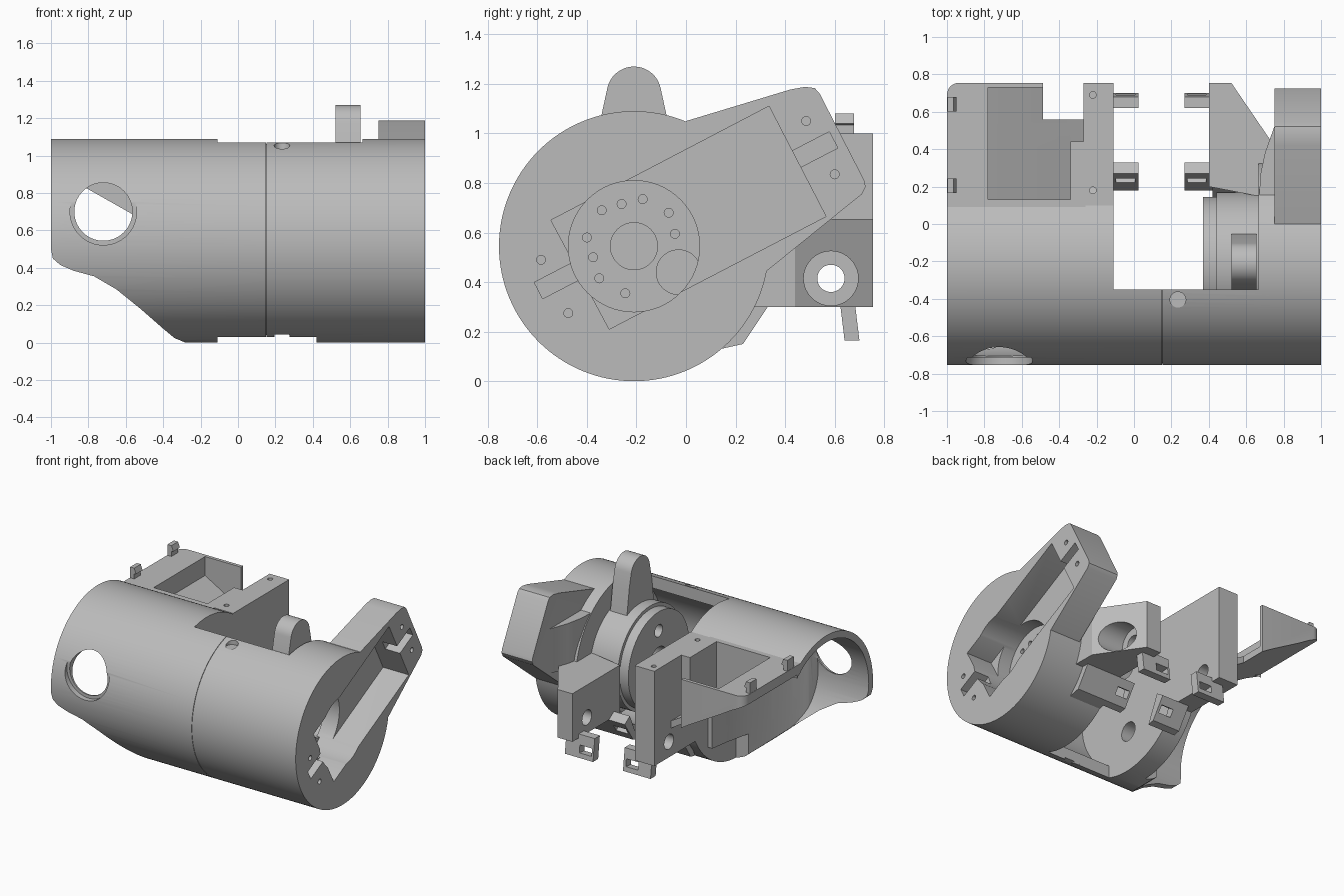
import bpy, bmesh, math
from mathutils import Vector

AY, AZ, R = -0.21, 0.545, 0.545          # axis and radius of the main cylinder
grey = bpy.data.materials.new("plain grey")
grey.diffuse_color = (0.5, 0.5, 0.5, 1)


def prism(name, pts, axis, a, b):
    """Extrude a 2D outline along an axis: x uses (y,z), y uses (x,z), z uses (x,y)."""
    place = {'x': lambda p, t: (t, p[0], p[1]),
             'y': lambda p, t: (p[0], t, p[1]),
             'z': lambda p, t: (p[0], p[1], t)}[axis]
    bm = bmesh.new()
    lo = [bm.verts.new(place(p, a)) for p in pts]
    hi = [bm.verts.new(place(p, b)) for p in pts]
    bm.faces.new(lo)
    bm.faces.new(hi)
    n = len(pts)
    for i in range(n):
        j = (i + 1) % n
        bm.faces.new((lo[i], lo[j], hi[j], hi[i]))
    bmesh.ops.recalc_face_normals(bm, faces=bm.faces)
    me = bpy.data.meshes.new(name)
    bm.to_mesh(me)
    bm.free()
    me.materials.append(grey)
    ob = bpy.data.objects.new(name, me)
    bpy.context.collection.objects.link(ob)
    return ob


def arc(cx, cy, r, n=96, start=0, end=360):
    full = end - start == 360
    m = n if full else n - 1
    return [(cx + r * math.cos(math.radians(start + (end - start) * i / m)),
             cy + r * math.sin(math.radians(start + (end - start) * i / m))) for i in range(n)]


def disc(name, axis, cx, cy, r, a, b, n=96):
    return prism(name, arc(cx, cy, r, n), axis, a, b)


def box(name, x0, x1, y0, y1, z0, z1):
    return prism(name, [(x0, y0), (x1, y0), (x1, y1), (x0, y1)], 'z', z0, z1)


def combine(ob, other, op='DIFFERENCE'):
    m = ob.modifiers.new("b", 'BOOLEAN')
    m.operation, m.object, m.solver = op, other, 'EXACT'
    bpy.context.view_layer.objects.active = ob
    bpy.ops.object.modifier_apply(modifier=m.name)
    bpy.data.objects.remove(other)


def cut(ob, *cutters):
    for c in cutters:
        combine(ob, c)


# Main cylindrical shell: open end hollowed up to a curved slope against the bulkhead
shell = disc("arm_shell", 'x', AY, AZ, R, -1, 1, 128)
hollow = disc("c", 'x', AY, AZ, 0.495, -1.1, -0.27)
cut(hollow, prism("c", [(-0.2, 0.4), (-0.28, 0.4), (-0.295, 0.2), (-0.325, 0.0), (-0.37, -0.2),
                        (-0.43, -0.38), (-0.5, -0.53), (-0.56, -0.63), (-0.62, -0.8), (-0.2, -0.8)],
                  'z', -0.2, 1.3))
cut(shell, hollow,
    disc("c", 'x', AY, AZ, 0.46, -0.11, 0.665),
    disc("c", 'x', -0.19, 0.3, 0.07, -0.25, 0.0, 40),
    disc("c", 'x', -0.21, 0.79, 0.07, -0.25, 0.0, 40),
    box("c", -0.11, 0.665, -0.35, 1, 0.45, 2),
    box("c", -0.11, 0.42, -0.39, 1, -0.1, 0.6),
    box("c", -1.1, -0.27, 0.13, 1, -0.1, 2),
    box("c", -1.1, -0.27, -0.2, 1, -0.1, 0.2))
# Swept lower edge at the open end
cut(shell, prism("c", [(-1.1, 0.6), (-1, 0.5), (-0.99, 0.45), (-0.95, 0.415), (-0.88, 0.385),
                       (-0.77, 0.355), (-0.65, 0.285), (-0.52, 0.18), (-0.4, 0.075),
                       (-0.34, 0.025), (-0.28, 0), (-0.28, -0.2), (-1.1, -0.2)], 'y', -1, 1))
# Round window with a stepped rim
cut(shell,
    disc("c", 'y', -0.72, 0.7, 0.155, -1, -0.3, 64),
    disc("c", 'y', -0.72, 0.7, 0.178, -1, -0.715, 64))
# Seam groove and screw recesses
groove = disc("c", 'x', AY, AZ, 0.6, 0.15, 0.153, 128)
cut(groove, disc("c", 'x', AY, AZ, 0.535, 0.1, 0.2, 128))
cut(shell, groove)
for z0, z1 in ((1.035, 1.2), (-0.1, 0.045)):
    cut(shell, disc("c", 'z', 0.235, -0.405, 0.042, z0, z1, 32))

# Tilted motor housing on the end
housing = prism("motor_housing", [(-0.3, 0.6), (0.0, 1.05), (0.42, 1.177), (0.48, 1.188),
                                  (0.52, 1.183), (0.54, 1.16), (0.72, 0.81), (0.725, 0.785),
                                  (0.71, 0.755), (0.32, 0.44), (0.0, 0.3)], 'x', 0.75, 1)
combine(housing, prism("collar", [(0.67, 0.15), (0.675, 0.26), (0.7, 0.38), (0.75, 0.52),
                                  (0.8, 0.52), (0.8, 0.1), (0.7, 0.1)], 'z', 0.62, 0.95), 'UNION')
combine(shell, housing, 'UNION')
cut(shell,
    prism("c", [(-0.31, 0.21), (0.565, 0.665), (0.335, 1.11), (-0.545, 0.65)], 'x', 0.79, 1.1),
    disc("c", 'x', AY, AZ, 0.265, 0.6, 1.1, 64))
U, V = Vector((0.888, 0.46)), Vector((-0.46, 0.888))
for c in (Vector((-0.52, 0.405)), Vector((0.52, 0.935))):
    slot = [tuple(c + U * (0.085 * s) + V * (0.037 * t)) for s, t in ((-1, -1), (1, -1), (1, 1), (-1, 1))]
    cut(shell, prism("c", slot, 'x', 0.88, 1.1))
for y, z in ((-0.585, 0.49), (-0.475, 0.275), (0.485, 1.05), (0.6, 0.835)):
    cut(shell, disc("c", 'x', y, z, 0.018, 0.88, 1.1, 16))

# Stepped rotating disc with centre bore, blind holes and ring of screw holes
hub = disc("joint_disc", 'x', AY, AZ, 0.38, 0.44, 0.69)
combine(hub, disc("c", 'x', AY, AZ, 0.355, 0.37, 0.46), 'UNION')
cut(hub,
    disc("c", 'x', AY, AZ, 0.095, 0.2, 0.8, 48),
    disc("c", 'x', -0.21, 0.76, 0.045, 0.2, 0.5, 32),
    disc("c", 'x', -0.03, 0.44, 0.09, 0.5, 0.8, 48))
for y, z in ((-0.34, 0.69), (-0.26, 0.715), (-0.175, 0.735), (-0.07, 0.68), (-0.045, 0.595),
             (-0.4, 0.58), (-0.375, 0.5), (-0.35, 0.415), (-0.245, 0.355)):
    cut(hub, disc("c", 'x', y, z, 0.018, 0.55, 0.8, 16))

# Rounded stop lever above the disc
prism("stop_lever", [(-0.37, 0.87), (-0.05, 0.87), (-0.08, 1.08)]
      + arc(AY, 1.16, 0.11, 24, 12, 168) + [(-0.34, 1.08)], 'x', 0.52, 0.655)

# Hinge bracket joined to the motor end, with counterbored bolt hole
bracket = prism("hinge_bracket", [(0.4, 0.2), (0.4, 0.755), (0.52, 0.755), (0.735, 0.44), (0.74, 0.1),
                                  (0.66, 0.15)], 'z', 0.3, 0.655)
cut(bracket,
    disc("c", 'x', 0.585, 0.415, 0.055, 0.2, 0.9, 40),
    disc("c", 'x', 0.585, 0.415, 0.11, 0.5, 0.9, 40))

# Hinge column on the bulkhead
column = box("hinge_column", -0.27, -0.11, 0.1, 0.755, 0.3, 1.0)
cut(column, disc("c", 'x', 0.585, 0.415, 0.055, -0.5, 0.2, 40))
for y in (0.18, 0.69):
    cut(column, disc("c", 'z', -0.22, y, 0.018, 0.9, 1.1, 16))

# Tray with sloping underside, deep open pocket, notch and rounded corner
tray = prism("tray", [(-1, 1), (-0.26, 1), (-0.26, 0.5), (-0.57, 0.69), (-0.8, 0.82),
                      (-0.9, 0.88), (-1, 0.93)], 'y', 0.09, 0.755)
pocket = [(-0.78, 1.1), (-0.34, 1.1), (-0.34, 0.6), (-0.57, 0.74), (-0.78, 0.86)]
step = [(-0.52, 1.1), (-0.27, 1.1), (-0.27, 0.56), (-0.34, 0.6), (-0.52, 0.71)]
deep = [(-0.78, 1.1), (-0.45, 1.1), (-0.45, 0.667), (-0.57, 0.74), (-0.78, 0.86)]
cut(tray,
    box("c", -0.487, -0.27, 0.56, 1, 0.2, 2),
    prism("c", pocket, 'y', 0.13, 0.54),
    prism("c", step, 'y', 0.44, 0.6),
    prism("c", deep, 'y', 0.5, 0.73),
    prism("c", [(-1.1, 0.9), (-1.1, 0.69), (-1, 0.69)] + arc(-0.935, 0.69, 0.065, 8, 180, 90)[1:]
          + [(-0.935, 0.9)], 'z', 0.2, 2))

# Pair of snap hooks on the tray edge
for i, y in enumerate((0.205, 0.64)):
    prism("snap_hook_%d" % i, [(-0.998, 0.95), (-0.965, 0.95), (-0.965, 1.035), (-0.95, 1.04),
                               (-0.965, 1.08), (-0.998, 1.08)], 'y', y - 0.038, y + 0.038)

# Four tie loops below the hinge, two on each side
loops = (([(0.62, 0.33), (0.68, 0.33), (0.70, 0.165), (0.64, 0.165)], (0.667, 0.225), (1, 0.12)),
         ([(0.18, 0.14), (0.23, 0.15), (0.33, 0.3), (0.27, 0.34)], (0.28, 0.225), (0.83, -0.55)))
for side, x0, x1, mid in (("left", -0.2, 0.025, -0.045), ("right", 0.27, 0.5, 0.335)):
    for i, (pts, c, nrm) in enumerate(loops):
        end = 0.68 if (side, i) == ("right", 1) else x1
        loop = prism("tie_loop_%s_%d" % (side, i), pts, 'x', x0, end)
        c, n = Vector(c), Vector(nrm).normalized()
        t = Vector((-n.y, n.x))
        quad = [tuple(c + n * (0.3 * a) + t * (0.028 * b)) for a, b in ((-1, -1), (1, -1), (1, 1), (-1, 1))]
        cut(loop, prism("c", quad, 'x', mid - 0.05, mid + 0.05))
# Tapered foot carrying the inner right loop
prism("loop_foot", [(0.05, 0.12), (0.14, 0.13), (0.23, 0.15), (0.33, 0.3), (0.2, 0.35)], 'x', 0.42, 0.68)

# Smooth shading on rounded surfaces only
bpy.ops.object.select_all(action='SELECT')
bpy.context.view_layer.objects.active = shell
bpy.ops.object.shade_smooth_by_angle(angle=math.radians(25))
